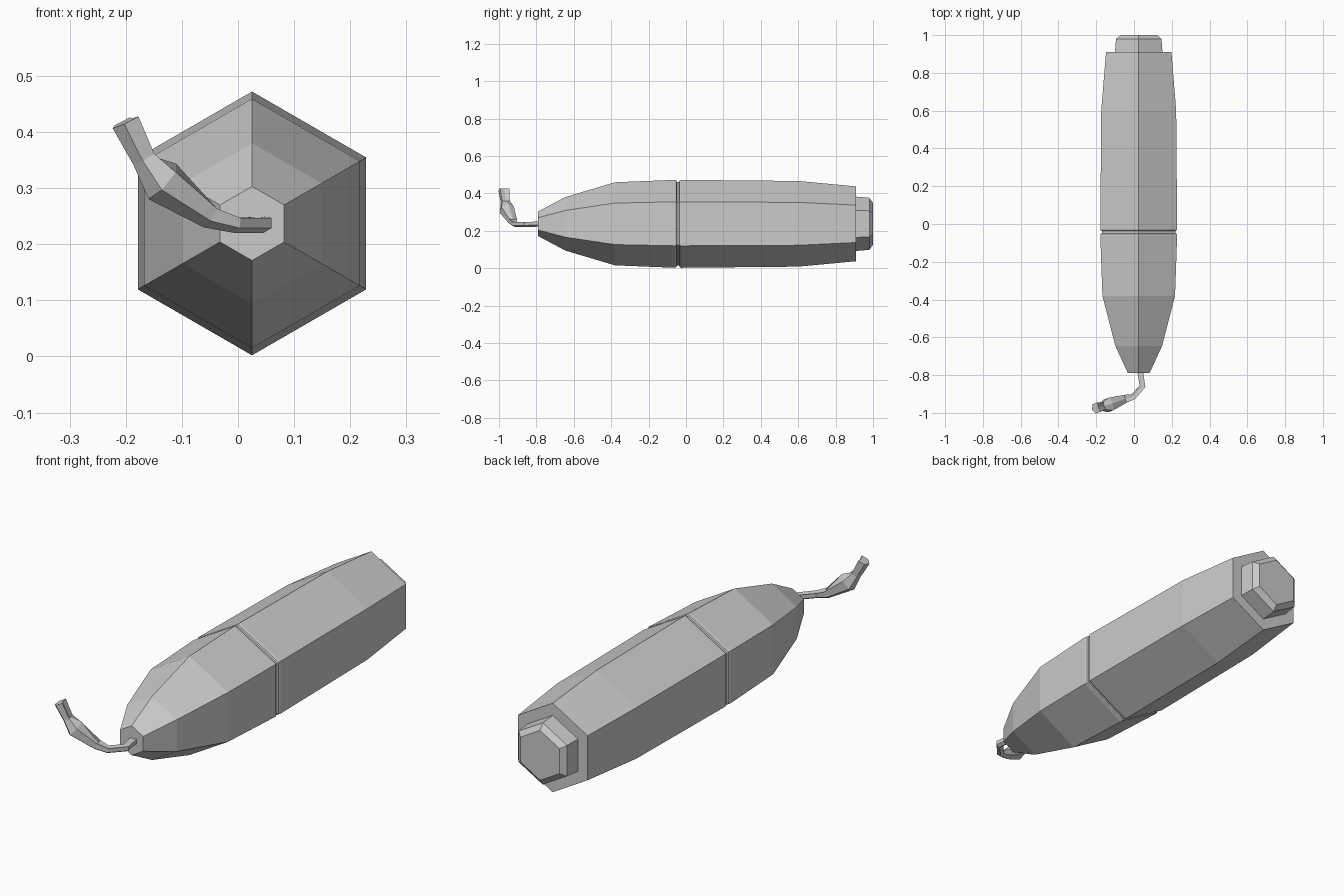
import bpy, bmesh, math
from mathutils import Vector

if "Cube" in bpy.data.objects:
    bpy.data.objects.remove(bpy.data.objects["Cube"])

CX, CZ = 0.025, 0.237


def loft(name, rings):
    """Skin a list of equal-length point rings and cap both ends."""
    bm = bmesh.new()
    loops = [[bm.verts.new(p) for p in ring] for ring in rings]
    n = len(loops[0])
    for a, b in zip(loops, loops[1:]):
        for i in range(n):
            j = (i + 1) % n
            bm.faces.new((a[i], a[j], b[j], b[i]))
    bm.faces.new(loops[0][::-1])
    bm.faces.new(loops[-1])
    bmesh.ops.recalc_face_normals(bm, faces=bm.faces)
    mesh = bpy.data.meshes.new(name)
    bm.to_mesh(mesh)
    bm.free()
    ob = bpy.data.objects.new(name, mesh)
    bpy.context.collection.objects.link(ob)
    return ob


def hex_ring(y, r):
    angles = [math.radians(90 + 60 * i) for i in range(6)]
    return [(CX + r * math.cos(a), y, CZ + r * math.sin(a)) for a in angles]


def hex_part(name, profile):
    return loft(name, [hex_ring(y, r) for y, r in profile])


# Tapered nose, seam groove and long barrel
hex_part("casing", [(-0.79, 0.066), (-0.645, 0.143), (-0.38, 0.222),
                    (-0.06, 0.235), (-0.052, 0.232), (-0.049, 0.224),
                    (-0.037, 0.224), (-0.034, 0.232), (-0.026, 0.235),
                    (0.60, 0.229), (0.91, 0.200)])

# Stepped plug with a chamfered end
hex_part("end_plug", [(0.90, 0.146), (0.98, 0.139), (1.0, 0.112)])

# Bent fuse: centre line with radius, grooved along its upper side
path = [((0.032, -0.775, 0.240), 0.018), ((0.045, -0.86, 0.238), 0.018),
        ((-0.005, -0.915, 0.238), 0.018), ((-0.050, -0.927, 0.252), 0.025),
        ((-0.135, -0.958, 0.312), 0.041), ((-0.166, -0.966, 0.354), 0.025),
        ((-0.198, -0.974, 0.420), 0.030)]
pts = [Vector(p) for p, r in path]
rings = []
side = Vector((0, 0, 1))
for i, (p, r) in enumerate(path):
    t = (pts[min(i + 1, len(pts) - 1)] - pts[max(i - 1, 0)]).normalized()
    side = (side - t * side.dot(t)).normalized()
    up = t.cross(side)
    ring = []
    for k in range(6):
        a = math.radians(60 * k)
        s = r * (0.35 if k == 0 and i != 4 else 1)
        ring.append(pts[i] + side * s * math.cos(a) + up * s * math.sin(a))
    rings.append(ring)
loft("fuse", rings)
